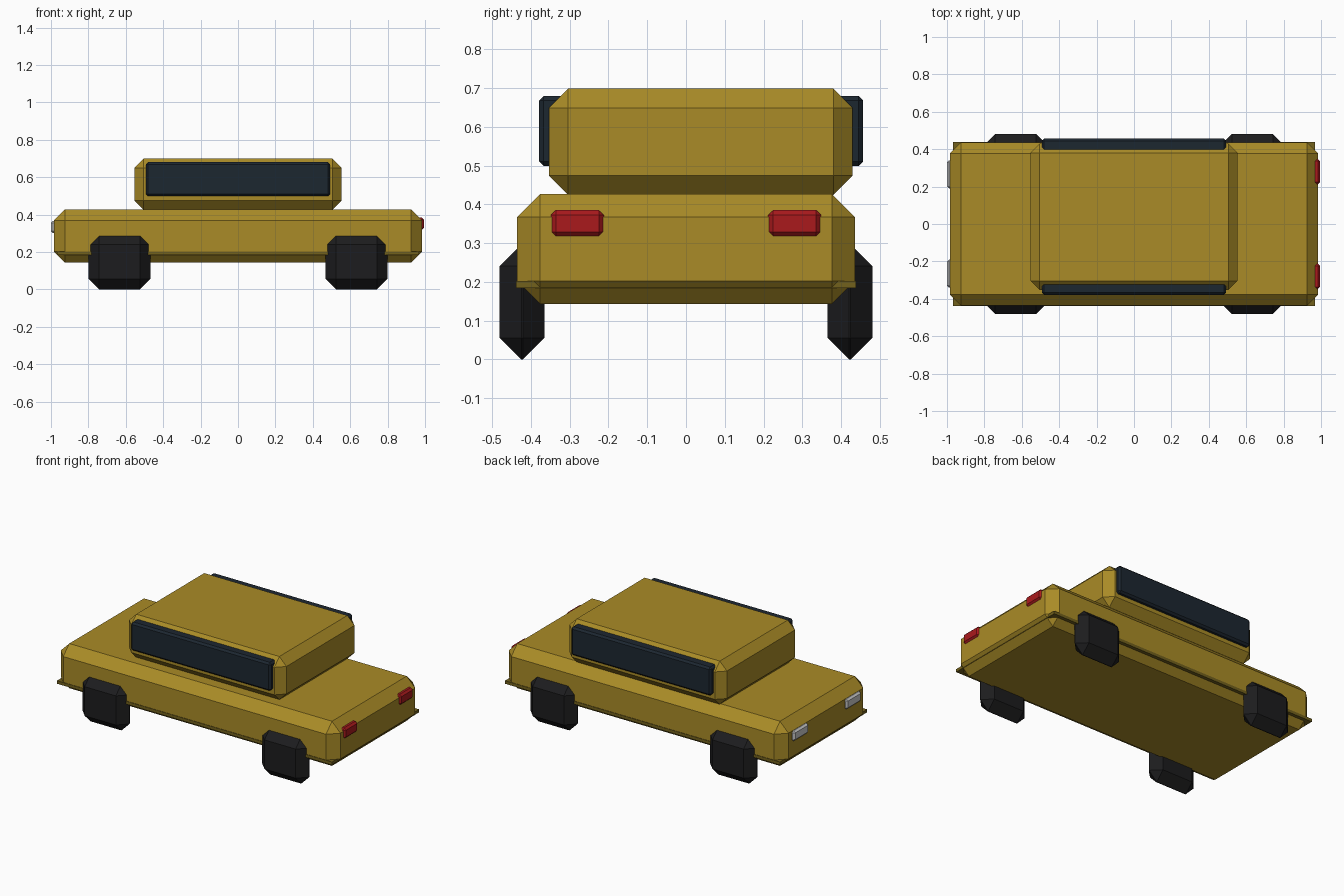
import bpy
import bmesh

if "Cube" in bpy.data.objects:
    bpy.data.objects.remove(bpy.data.objects["Cube"])


def material(name, r, g, b):
    m = bpy.data.materials.new(name)
    m.diffuse_color = (r, g, b, 1)
    m.use_nodes = True
    m.node_tree.nodes["Principled BSDF"].inputs["Base Color"].default_value = m.diffuse_color
    return m


gold = material("gold_paint", 0.40, 0.26, 0.02)
dark_gold = material("dark_gold", 0.17, 0.12, 0.012)
glass = material("dark_glass", 0.012, 0.02, 0.03)
rubber = material("rubber", 0.012, 0.012, 0.013)
red = material("red_lens", 0.40, 0.01, 0.012)


def box(name, x, y, z, bevel=0, mat=None):
    """Chamfered block given its (min, max) range on each axis."""
    ranges = (x, y, z)
    centre = [(a + b) / 2 for a, b in ranges]
    bm = bmesh.new()
    bmesh.ops.create_cube(bm, size=1)
    bmesh.ops.scale(bm, vec=[b - a for a, b in ranges], verts=bm.verts)
    if bevel:
        bmesh.ops.bevel(bm, geom=bm.edges[:], offset=bevel, segments=1,
                        affect='EDGES', clamp_overlap=True)
    mesh = bpy.data.meshes.new(name)
    bm.to_mesh(mesh)
    bm.free()
    if mat:
        mesh.materials.append(mat)
    ob = bpy.data.objects.new(name, mesh)
    ob.location = centre
    bpy.context.collection.objects.link(ob)
    return ob


def around(c, size):
    return (c - size / 2, c + size / 2)


# Main body, lower trim plate and cabin
box("body", (-0.985, 0.985), (-0.436, 0.436), (0.143, 0.427), 0.06, gold)
box("lower_trim", (-0.968, 0.968), (-0.439, 0.439), (0.184, 0.203), 0, dark_gold)
box("cabin", (-0.554, 0.554), (-0.354, 0.43), (0.424, 0.699), 0.05, gold)

# Side windows
for name, y in (("front_window", -0.344), ("back_window", 0.422)):
    box(name, (-0.493, 0.493), around(y, 0.07), (0.499, 0.68), 0.012, glass)

# Wheels, headlights and tail lights on both sides
for side, s in (("near", -1), ("far", 1)):
    for end, x in (("front", -0.633), ("rear", 0.633)):
        box(f"{end}_wheel_{side}", around(x, 0.331), around(s * 0.423, 0.116),
            (0, 0.297), 0.056, rubber)
    box(f"headlight_{side}", (-1.0, -0.965), around(s * 0.265, 0.15),
        (0.301, 0.366), 0.011)
    box(f"tail_light_{side}", (0.957, 0.995), around(s * 0.28, 0.136),
        (0.317, 0.385), 0.012, red)
